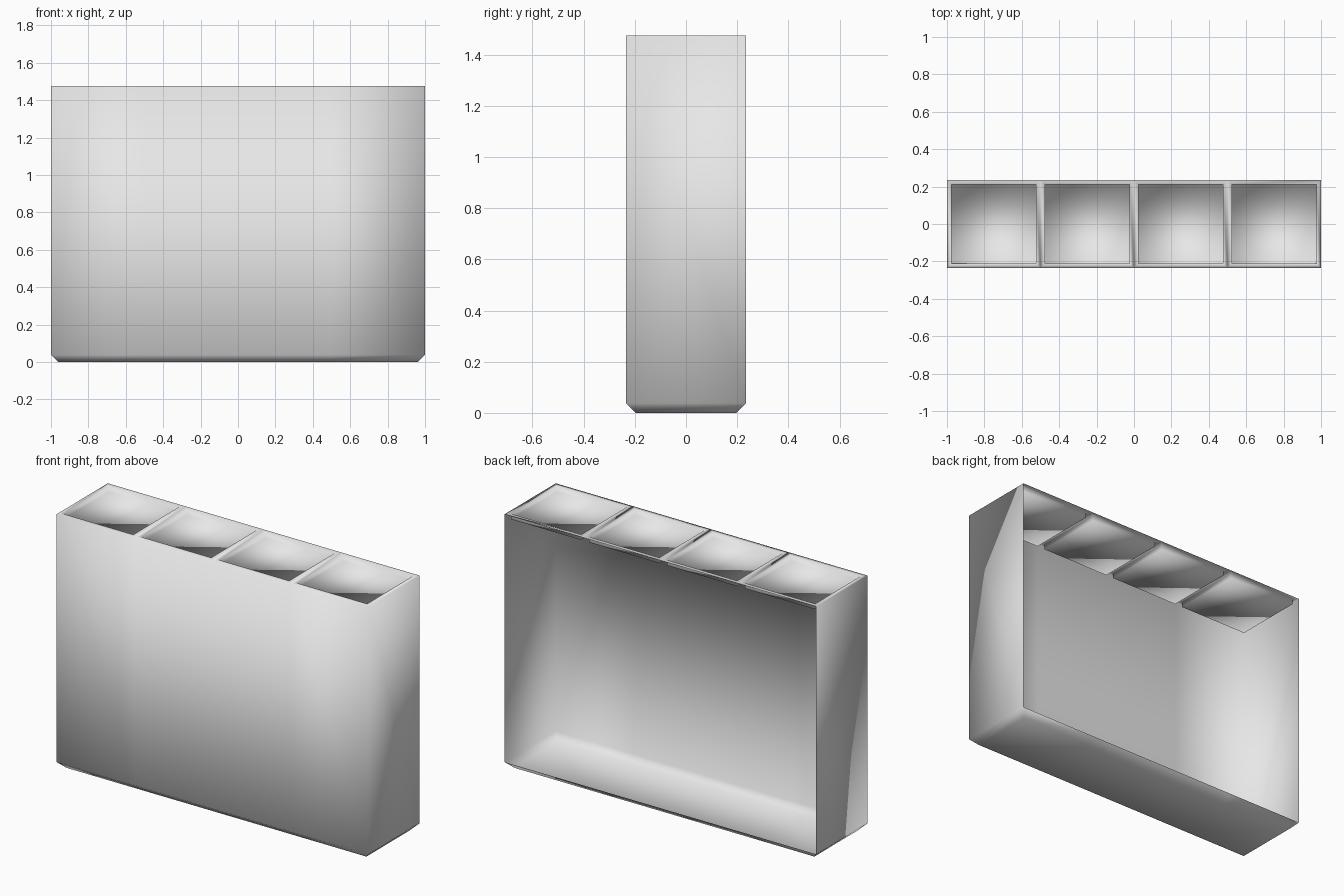
import bpy, bmesh
from mathutils import Matrix, Vector

WIDTH, DEPTH, HEIGHT = 2.0, 0.47, 1.475
COLUMNS = 4
BEVEL, RIM, POCKET = 0.038, 0.025, 0.032

default = bpy.data.objects.get("Cube")
if default:
    bpy.data.objects.remove(default, do_unlink=True)

# Single grey plastic
grey = bpy.data.materials.new("light_grey")
colour = (0.8, 0.8, 0.8, 1)
grey.use_nodes = True
grey.diffuse_color = colour
grey.node_tree.nodes["Principled BSDF"].inputs["Base Color"].default_value = colour

bm = bmesh.new()

# Outer box, with its base edges chamfered
bmesh.ops.create_cube(bm, size=1, matrix=Matrix.Translation((0, 0, HEIGHT / 2))
                      @ Matrix.Diagonal((WIDTH, DEPTH, HEIGHT, 1)))
base_edges = [e for e in bm.edges if all(v.co.z < 0.01 for v in e.verts)]
bmesh.ops.bevel(bm, geom=base_edges, offset=BEVEL, segments=1,
                affect='EDGES', clamp_overlap=True)

# Split the box into equal columns
for i in range(1, COLUMNS):
    bmesh.ops.bisect_plane(bm, geom=bm.verts[:] + bm.edges[:] + bm.faces[:],
                           plane_co=(-WIDTH / 2 + i * WIDTH / COLUMNS, 0, 0),
                           plane_no=(1, 0, 0))
bm.normal_update()

# Open back
bmesh.ops.delete(bm, geom=[f for f in bm.faces if f.normal.y > 0.9],
                 context='FACES')

# One shallow pocket sunk in the top of each column
tops = [f for f in bm.faces if f.normal.z > 0.9]
bmesh.ops.inset_individual(bm, faces=tops, thickness=RIM, use_even_offset=True)
floors = bmesh.ops.extrude_discrete_faces(bm, faces=tops)["faces"]
for floor in floors:
    bmesh.ops.translate(bm, verts=floor.verts[:], vec=Vector((0, 0, -POCKET)))

# Smooth shading over the whole shell
for f in bm.faces:
    f.smooth = True

mesh = bpy.data.meshes.new("open_back_tray_box")
bm.to_mesh(mesh)
bm.free()
mesh.materials.append(grey)
box = bpy.data.objects.new("open_back_tray_box", mesh)
bpy.context.scene.collection.objects.link(box)
